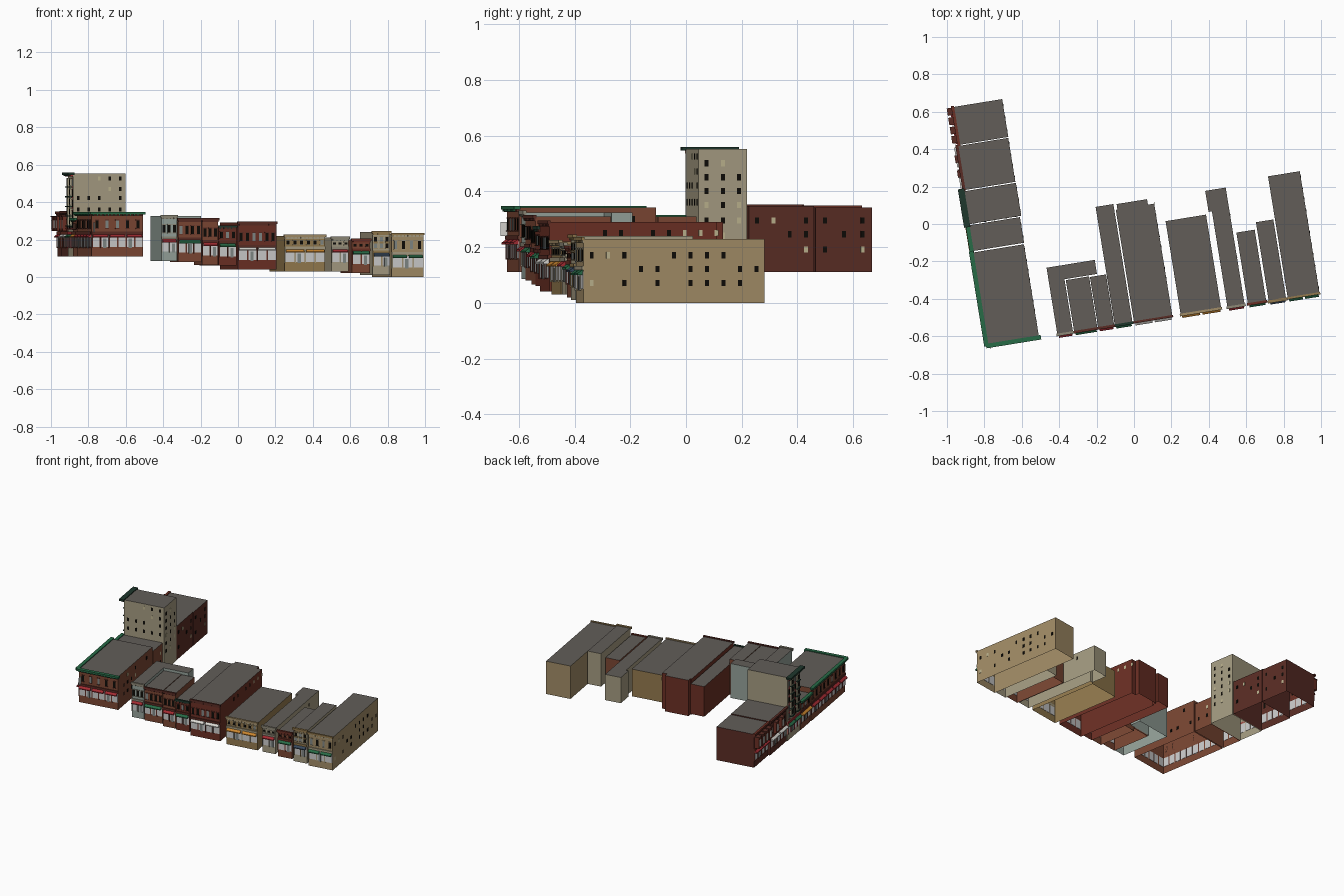
import bpy, bmesh, math, random

if "Cube" in bpy.data.objects:
    bpy.data.objects.remove(bpy.data.objects["Cube"])

random.seed(4)
ANGLE = math.radians(9.2)          # the whole block is turned against the grid
parts = {}
mats = {}

C = dict(roof='625E59', black='15130F', cream='B9B08C', grey='7E8583', glass='C4C4C2', white='D8D6D0',
         brown='7A4836', red='6B3329', dark='5A3029', tan='A08B66', beige='A39A80', gold='92794F',
         sage='93A098', green='2C6A48', pine='243A30', crimson='A02F35', orange='C98432',
         navy='3A4A5C', stone='8D8877')


def material(key):
    if key not in mats:
        m = bpy.data.materials.new(key)
        h = C[key]
        m.diffuse_color = [(int(h[i:i + 2], 16) / 255) ** 2.2 for i in (0, 2, 4)] + [1]
        m.use_nodes = True
        m.node_tree.nodes["Principled BSDF"].inputs["Base Color"].default_value = m.diffuse_color
        mats[key] = m
    return mats[key]


def mesh(name, colour):
    return parts.setdefault((name, colour), bmesh.new())


def frame(side, u0, u1, v0, v1):
    # maps (along, outward, z) of a wall to block coordinates
    return {'S': lambda a, d, z: (u0 + a, v0 - d, z),
            'W': lambda a, d, z: (u0 - d, v1 - a, z),
            'E': lambda a, d, z: (u1 + d, v0 + a, z)}[side]


def box(name, colour, f, a0, a1, d0, d1, z0, z1, outer=None):
    # outer = lower top edge on the outside, for sloped awnings
    bm = mesh(name, colour)
    t = z1 if outer is None else outer
    v = [bm.verts.new(f(*p)) for p in ((a0, d0, z0), (a1, d0, z0), (a1, d1, z0), (a0, d1, z0),
                                       (a0, d0, z1), (a1, d0, z1), (a1, d1, t), (a0, d1, t))]
    for q in ((0, 1, 2, 3), (4, 5, 6, 7), (0, 1, 5, 4), (1, 2, 6, 5), (2, 3, 7, 6), (3, 0, 4, 7)):
        bm.faces.new([v[i] for i in q])


def shell(name, colour, pts, base, top):
    # open-bottomed walls with a flat roof
    bm = mesh(name + '_walls', colour)
    lo = [bm.verts.new((x, y, base)) for x, y in pts]
    hi = [bm.verts.new((x, y, top)) for x, y in pts]
    for i in range(len(pts)):
        j = (i + 1) % len(pts)
        bm.faces.new((lo[i], lo[j], hi[j], hi[i]))
    rb = mesh(name + '_roof', 'roof')
    rb.faces.new([rb.verts.new((x, y, top)) for x, y in pts])


def facade(name, f, w, base, top, n, rows, awning, cornice, over, trim):
    # shop windows, door and piers
    bays = max(2, round(w / 0.05))
    step = w / bays
    for i in range(bays):
        a = i * step
        box(name + '_shopfront', 'glass', f, a + .005, a + step - .003, -.002, .002, base + .05, base + .112)
        box(name + '_piers', trim, f, a, a + .005, 0, .005, base + .045, base + .125)
        if i % 3 == 1:
            box(name + '_door', 'grey', f, a + .015, a + .032, 0, .004, base + .045, base + .095)
    # sign band and sloped awning
    box(name + '_sign_band', trim, f, 0, w, 0, .006, base + .118, base + .132)
    groups = max(1, round(w / .11))
    for i in range(groups):
        g = w / groups
        box(name + '_awning', awning, f, i * g + .006, (i + 1) * g - .006, .001, .02,
            base + .1, base + .12, base + .106)
    # upper windows with sills and lintels
    lo, hi = base + .14, top - .022
    rh = (hi - lo) / rows
    for r in range(rows):
        for i in range(n):
            a = (i + .5) * w / n
            z0, z1 = lo + r * rh + .15 * rh, lo + r * rh + min(.85 * rh, .15 * rh + .042)
            shade = random.choice(['black', 'black', 'grey'])
            box(name + '_windows', shade, f, a - .008, a + .008, 0, .002, z0, z1)
            box(name + '_sills', trim, f, a - .011, a + .011, 0, .005, z0 - .004, z0)
            box(name + '_sills', trim, f, a - .011, a + .011, 0, .004, z1, z1 + .004)
    # stepped cornice
    box(name + '_cornice', trim, f, 0, w, 0, over * .5, top - .016, top - .007)
    box(name + '_cornice', cornice, f, -over * .5, w + over * .5, -.004, over, top - .007, top + .006)
    for i in range(int(w / .02)):
        box(name + '_brackets', cornice, f, i * .02 + .006, i * .02 + .011, 0, over * .8, top - .014, top - .007)


def side_windows(name, f, w, zs, chance):
    n = int(w / .055)
    for z in zs:
        for i in range(n):
            if random.random() < chance:
                a = (i + .5) * w / n
                shade = random.choice(['black', 'black', 'black', 'cream'])
                box(name + '_side_windows', shade, f, a - .007, a + .007, 0, .0015, z, z + .022)


# name, wall, (u0,u1,v0,v1), base, top, windows, rows, awning, cornice, overhang, trim
ROW = [
    ('sage_shop', 'sage', (-.499, -.414, -.517, -.156), .085, .325, 3, 1, 'crimson', 'stone', .01, 'stone'),
    ('brown_shop', 'brown', (-.408, -.282, -.517, -.238), .08, .31, 4, 1, 'green', 'dark', .01, 'dark'),
    ('brick_shop', 'brown', (-.278, -.191, -.517, -.242), .065, .31, 3, 1, 'crimson', 'dark', .01, 'dark'),
    ('narrow_brick_shop', 'red', (-.188, -.092, -.517, .123), .06, .27, 3, 1, 'green', 'pine', .01, 'dark'),
    ('long_brick_hall', 'red', (-.084, .124, -.517, .12), .04, .29, 6, 1, 'white', 'dark', .008, 'dark'),
    ('gold_store', 'gold', (.169, .388, -.517, -.012), .03, .22, 6, 1, 'orange', 'tan', .01, 'beige'),
    ('beige_store', 'beige', (.422, .515, -.519, .114), .03, .21, 3, 1, 'crimson', 'stone', .01, 'stone'),
    ('small_brick_store', 'brown', (.533, .632, -.519, -.133), .02, .20, 3, 1, 'green', 'red', .01, 'red'),
    ('tall_tan_store', 'beige', (.645, .739, -.522, -.095), .01, .24, 3, 2, 'navy', 'gold', .012, 'gold'),
    ('end_store', 'tan', (.748, .92, -.522, .137), 0, .23, 4, 1, 'green', 'gold', .008, 'beige'),
]
SHAPES = {  # stepped footprints
    'sage_shop': [(-.499, -.517), (-.414, -.517), (-.414, -.232), (-.238, -.232), (-.238, -.156), (-.499, -.156)],
    'long_brick_hall': [(-.084, -.517), (.124, -.517), (.124, .09), (.09, .09), (.09, .12), (-.075, .12), (-.075, .09),
                        (-.084, .09)],
    'beige_store': [(.422, -.519), (.515, -.519), (.515, .114), (.404, .114), (.404, 0), (.422, 0)],
}
COLUMN = [
    ('corner_block', 'brown', (-.875, -.598, -.51, -.013), .11, .342, 9, 1, 'crimson', 'green', .02, 'dark'),
    ('link_block', 'brown', (-.873, -.596, -.005, .134), .11, .31, 3, 1, 'orange', 'green', .018, 'dark'),
    ('tower', 'beige', (-.87, -.588, .14, .318), .11, .553, 4, 5, 'green', 'pine', .03, 'crimson'),
    ('brick_block', 'dark', (-.864, -.59, .324, .562), .11, .347, 5, 1, 'white', 'dark', .012, 'red'),
    ('north_block', 'dark', (-.853, -.589, .567, .772), .11, .343, 4, 1, 'crimson', 'red', .012, 'red'),
]


def rect(r):
    u0, u1, v0, v1 = r
    return [(u0, v0), (u1, v0), (u1, v1), (u0, v1)]


# row along the front street
for name, wall, r, base, top, *style in ROW:
    shell(name, wall, SHAPES.get(name, rect(r)), base, top)
    facade(name, frame('S', *r), r[1] - r[0], base, top, *style)

# column along the left street
for name, wall, r, base, top, *style in COLUMN:
    shell(name, wall, rect(r), base, top)
    facade(name, frame('W', *r), r[3] - r[2], base, top, *style)

rects = {b[0]: b[2] for b in ROW + COLUMN}

# corner block also faces the front street
r = rects['corner_block']
facade('corner_block_front', frame('S', *r), r[1] - r[0], .11, .342, 5, 1, 'crimson', 'green', .02, 'dark')
box('blade_sign', 'white', frame('S', *r), .01, .014, .0, .025, .24, .29)

# scattered windows on the plain side walls
for name, zs, chance in (('end_store', (.06, .11, .16), .55), ('long_brick_hall', (.24,), .5),
                         ('corner_block', (.18, .24, .29), .5), ('brick_block', (.18, .235, .285), .6),
                         ('north_block', (.18, .235, .285), .6), ('link_block', (.18, .24), .5),
                         ('tower', (.23, .285, .34, .39, .44, .49), .75), ('beige_store', (.12, .16), .3)):
    r = rects[name]
    side_windows(name, frame('E', *r), r[3] - r[2], zs, chance)
r = rects['tower']
side_windows('tower_front', frame('S', *r), r[1] - r[0], (.35, .41, .46, .515), .75)

# tower bays and balconies
f = frame('W', *r)
for a in (.03, .115):
    box('tower_bays', 'beige', f, a, a + .035, 0, .012, .27, .53)
    for k in range(5):
        z = .27 + k * .052
        box('tower_balconies', 'pine', f, a - .004, a + .039, 0, .02, z, z + .006)
        box('tower_bay_windows', 'black', f, a + .008, a + .027, .012, .014, z + .014, z + .042)

# projecting bay windows on the two northern blocks
for name, spots, depth in (('north_block', (.004, .055, .105, .155), .034), ('brick_block', (.05, .13), .022)):
    f = frame('W', *rects[name])
    for a in spots:
        box(name + '_bays', 'red', f, a, a + .036, 0, depth, .245, .32)
        box(name + '_bay_windows', 'white', f, a + .006, a + .03, depth, depth + .002, .26, .305)
        box(name + '_bay_caps', 'dark', f, a - .002, a + .038, 0, depth + .003, .32, .326)

# turn the gathered parts into objects
for (name, colour), bm in parts.items():
    bmesh.ops.recalc_face_normals(bm, faces=bm.faces)
    me = bpy.data.meshes.new(name)
    bm.to_mesh(me)
    bm.free()
    me.materials.append(material(colour))
    ob = bpy.data.objects.new(name, me)
    ob.rotation_euler.z = ANGLE
    bpy.context.collection.objects.link(ob)
    if name.endswith('_roof'):
        for p in me.polygons:
            if p.normal.z < 0:
                p.flip()
